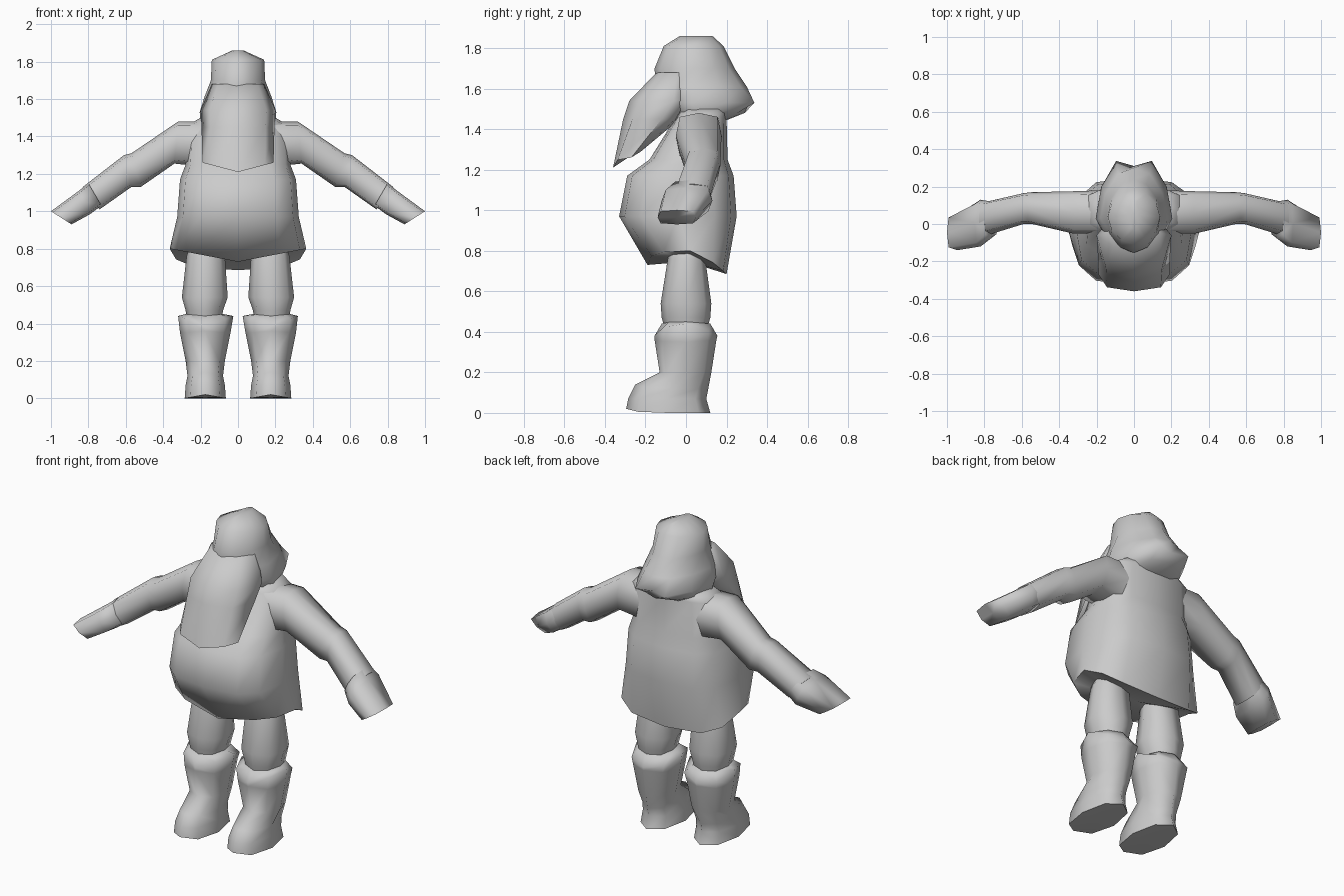
import bpy, bmesh, math

cube = bpy.data.objects.get("Cube")
if cube:
    bpy.data.objects.remove(cube, do_unlink=True)

GREY = (0.6, 0.6, 0.6, 1.0)
grey = bpy.data.materials.new("plain grey")
grey.diffuse_color = GREY
grey.use_nodes = True
grey.node_tree.nodes["Principled BSDF"].inputs["Base Color"].default_value = GREY


def level(left, right, z, front, back, dip_front=0, dip_back=0, notch=0, widest=None):
    """Horizontal section; widest is the depth of its side corners."""
    if widest is None:
        widest = (front + back) / 2
    return (right, z), (left, z), front, back, dip_front, dip_back, notch, widest


def even(half, *rest, **options):
    return level(-half, half, *rest, **options)


def tilted(top, bottom, front, back):
    return top, bottom, front, back, 0, 0, 0, (front + back) / 2


def power(value, p):
    return math.copysign(abs(value) ** p, value)


def section(spec, sides, square):
    a, b, front, back, dip_front, dip_back, notch, widest = spec
    points = []
    for i in range(sides):
        t = 2 * math.pi * i / sides
        c, s = round(math.cos(t), 5), round(math.sin(t), 5)
        u, v = power(c, square), power(s, square)
        x = (a[0] + b[0]) / 2 + (a[0] - b[0]) / 2 * u
        z = (a[1] + b[1]) / 2 + (a[1] - b[1]) / 2 * u
        y = widest + ((back if s > 0 else front) - widest) * abs(v)
        z += dip_back * abs(s) if s > 0 else dip_front * (1 - abs(u))
        if s == 1:
            y -= notch
        points.append((x, y, z))
    return points


def loft(name, specs, sides=8, square=0.85, flip=1):
    """Skin a closed solid over a list of sections."""
    bm = bmesh.new()
    rings = [[bm.verts.new((x * flip, y, z)) for x, y, z in section(s, sides, square)]
             for s in specs]
    for low, high in zip(rings, rings[1:]):
        for i in range(sides):
            j = (i + 1) % sides
            bm.faces.new((low[i], low[j], high[j], high[i]))
    caps = [bm.faces.new(rings[0]), bm.faces.new(rings[-1])]
    bmesh.ops.poke(bm, faces=caps)
    bmesh.ops.recalc_face_normals(bm, faces=bm.faces)
    mesh = bpy.data.meshes.new(name)
    bm.to_mesh(mesh)
    bm.free()
    mesh.materials.append(grey)
    obj = bpy.data.objects.new(name, mesh)
    bpy.context.collection.objects.link(obj)
    bpy.ops.object.select_all(action='DESELECT')
    obj.select_set(True)
    bpy.context.view_layer.objects.active = obj
    bpy.ops.object.shade_smooth_by_angle(angle=math.radians(75))


# Round tunic with a hem that hangs lower at front and back
loft("tunic", [
    even(0.365, 0.80, -0.19, 0.20, -0.07, -0.115, widest=0.02),
    even(0.325, 0.97, -0.33, 0.25),
    even(0.31, 1.17, -0.29, 0.235),
    even(0.28, 1.25, -0.18, 0.205),
    even(0.27, 1.46, -0.05, 0.20),
    even(0.20, 1.50, -0.03, 0.20),
], sides=12, square=0.68)

# Hooded head, narrowing backwards into two points
loft("hooded_head", [
    even(0.18, 1.44, -0.05, 0.19),
    even(0.20, 1.48, -0.07, 0.29, widest=0.05),
    even(0.205, 1.53, -0.10, 0.39, notch=0.08, widest=0.03),
    even(0.18, 1.61, -0.15, 0.31, notch=0.01, widest=0.03),
    even(0.145, 1.70, -0.155, 0.24),
    even(0.14, 1.81, -0.11, 0.185),
    even(0.03, 1.86, -0.03, 0.13),
], sides=12, square=1.1)

# Broad beard, ridged in the middle and ending in a shallow point
loft("beard", [
    even(0.19, 1.26, -0.36, -0.21, -0.05, 0.04, widest=-0.27),
    even(0.195, 1.45, -0.31, -0.03, widest=-0.12),
    even(0.20, 1.54, -0.28, 0.02, widest=-0.06),
    even(0.14, 1.68, -0.145, 0.05),
], square=0.8)

for side, flip in (("left", 1), ("right", -1)):
    # Sleeve, bent slightly at the elbow
    loft(side + "_arm", [
        tilted((0.14, 1.48), (0.20, 1.24), -0.05, 0.18),
        tilted((0.32, 1.48), (0.34, 1.255), -0.05, 0.175),
        tilted((0.57, 1.31), (0.52, 1.13), 0.0, 0.17),
        tilted((0.61, 1.30), (0.57, 1.13), 0.0, 0.165),
        tilted((0.83, 1.13), (0.74, 1.01), -0.06, 0.12),
    ], square=0.55, flip=flip)
    # Mitten hand
    loft(side + "_hand", [
        tilted((0.80, 1.15), (0.73, 1.03), -0.07, 0.12),
        tilted((0.85, 1.11), (0.79, 0.985), -0.12, 0.13),
        tilted((1.0, 1.0), (0.89, 0.93), -0.14, 0.05),
    ], square=0.5, flip=flip)
    # Trouser leg, baggy at the knee
    loft(side + "_trouser_leg", [
        level(0.09, 0.27, 0.40, -0.10, 0.10),
        level(0.08, 0.28, 0.47, -0.12, 0.12),
        level(0.055, 0.30, 0.54, -0.125, 0.125),
        level(0.07, 0.275, 0.76, -0.09, 0.095),
        level(0.09, 0.25, 0.84, -0.07, 0.08),
    ], flip=flip)
    # Boot with a pointed cuff and a forward toe
    loft(side + "_boot", [
        level(0.065, 0.285, 0.0, -0.295, 0.12, 0.02),
        level(0.07, 0.28, 0.07, -0.285, 0.10),
        level(0.08, 0.27, 0.12, -0.25, 0.11, 0.02),
        level(0.07, 0.28, 0.20, -0.13, 0.125),
        level(0.04, 0.31, 0.35, -0.155, 0.15, 0.01, 0.01),
        level(0.025, 0.32, 0.44, -0.155, 0.155, -0.06, -0.06),
        level(0.075, 0.28, 0.45, -0.12, 0.12, -0.01, -0.01),
    ], square=0.95, flip=flip)
